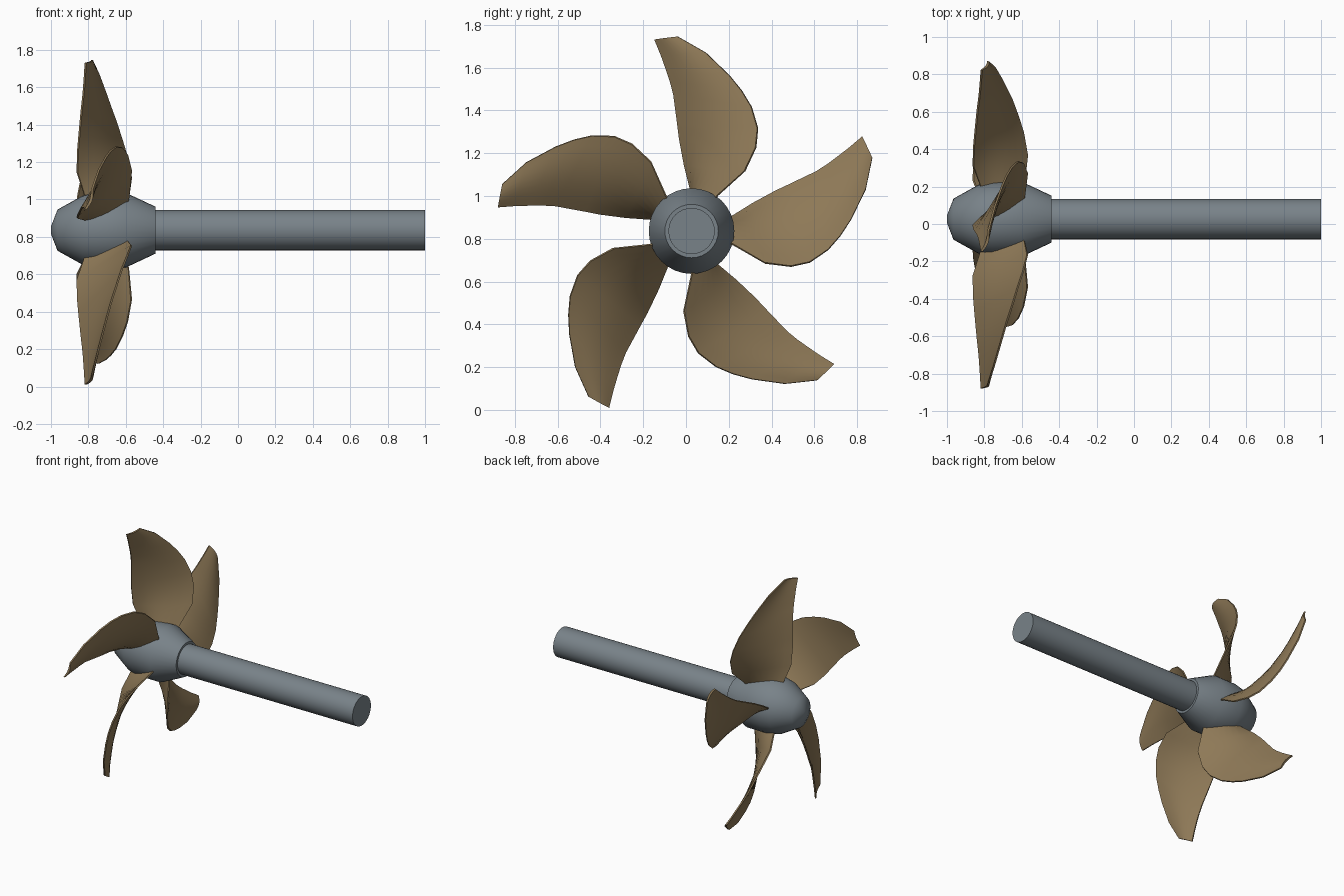
import bpy, bmesh, math

cube = bpy.data.objects.get("Cube")
if cube:
    bpy.data.objects.remove(cube)

AXIS_Y, AXIS_Z = 0.026, 0.836


def material(name, rgb):
    mat = bpy.data.materials.new(name)
    mat.use_nodes = True
    colour = (*rgb, 1)
    mat.diffuse_color = colour
    mat.node_tree.nodes["Principled BSDF"].inputs["Base Color"].default_value = colour
    return mat


def finish(bm, name, mat, angle):
    bmesh.ops.recalc_face_normals(bm, faces=bm.faces)
    mesh = bpy.data.meshes.new(name)
    bm.to_mesh(mesh)
    bm.free()
    mesh.materials.append(mat)
    obj = bpy.data.objects.new(name, mesh)
    bpy.context.collection.objects.link(obj)
    obj.location = (0, AXIS_Y, AXIS_Z)
    bpy.ops.object.select_all(action="DESELECT")
    obj.select_set(True)
    bpy.context.view_layer.objects.active = obj
    bpy.ops.object.shade_smooth_by_angle(angle=math.radians(angle))
    return obj


def loft(bm, rings):
    """Skin closed rings of points and cap both ends."""
    loops = [[bm.verts.new(p) for p in ring] for ring in rings]
    for lower, upper in zip(loops, loops[1:]):
        count = len(lower)
        for i in range(count):
            j = (i + 1) % count
            bm.faces.new((lower[i], lower[j], upper[j], upper[i]))
    bm.faces.new(loops[0])
    bm.faces.new(loops[-1])


def turned_part(name, profile, mat, sides=32):
    """Solid of revolution along x from (x, radius) pairs."""
    bm = bmesh.new()
    turns = [math.tau * i / sides for i in range(sides)]
    loft(bm, [[(x, r * math.cos(t), r * math.sin(t)) for t in turns]
              for x, r in profile])
    return finish(bm, name, mat, 40)


steel = material("blue_grey_steel", (0.19, 0.225, 0.25))
bronze = material("bronze", (0.27, 0.19, 0.095))

# Hub and shaft
turned_part("hub", [(-1, 0.02), (-0.965, 0.11), (-0.83, 0.185), (-0.76, 0.2),
                    (-0.6, 0.2), (-0.44, 0.125)], steel)
turned_part("shaft", [(-0.5, 0.108), (1, 0.108)], steel)

# Blade sections: leading edge and trailing edge as (sideways, outward, x)
SECTIONS = [
    ((0.02, 0.1, -0.8), (0.07, 0.1, -0.62)),
    ((-0.005, 0.2, -0.825), (0.12, 0.165, -0.585)),
    ((-0.033, 0.31, -0.86), (0.248, 0.28, -0.57)),
    ((-0.056, 0.43, -0.856), (0.3, 0.39, -0.592)),
    ((-0.065, 0.5, -0.85), (0.309, 0.48, -0.62)),
    ((-0.084, 0.64, -0.837), (0.28, 0.58, -0.652)),
    ((-0.1, 0.7, -0.83), (0.235, 0.655, -0.68)),
    ((-0.117, 0.75, -0.825), (0.178, 0.726, -0.705)),
    ((-0.142, 0.82, -0.82), (0.066, 0.834, -0.745)),
    ((-0.173, 0.895, -0.815), (-0.065, 0.909, -0.78)),
]
COLUMNS = 8


def blade_ring(lead, trail, thickness):
    """Thin lens-shaped ring between the two edges of a section."""
    da, dx = trail[0] - lead[0], trail[2] - lead[2]
    length = math.hypot(da, dx)
    na, nx = -dx / length, da / length
    faces = {1: [], -1: []}
    for i in range(COLUMNS + 1):
        t = i / COLUMNS
        a, r, x = (p + (q - p) * t for p, q in zip(lead, trail))
        bulge = math.sin(math.pi * t)
        for side in faces:
            off = 0.012 * bulge + side * (0.005 + thickness * bulge)
            faces[side].append((x + nx * off, a + na * off, r))
    return faces[1] + faces[-1][::-1]


bm = bmesh.new()
last = len(SECTIONS) - 1
loft(bm, [blade_ring(lead, trail, 0.014 * (1 - 0.8 * k / last))
          for k, (lead, trail) in enumerate(SECTIONS)])
blade = finish(bm, "propeller_blade_1", bronze, 40)

# Remaining blades evenly around the hub
for n in range(1, 5):
    copy = bpy.data.objects.new(f"propeller_blade_{n + 1}", blade.data)
    bpy.context.collection.objects.link(copy)
    copy.location = blade.location
    copy.rotation_euler.x = -math.tau * n / 5
